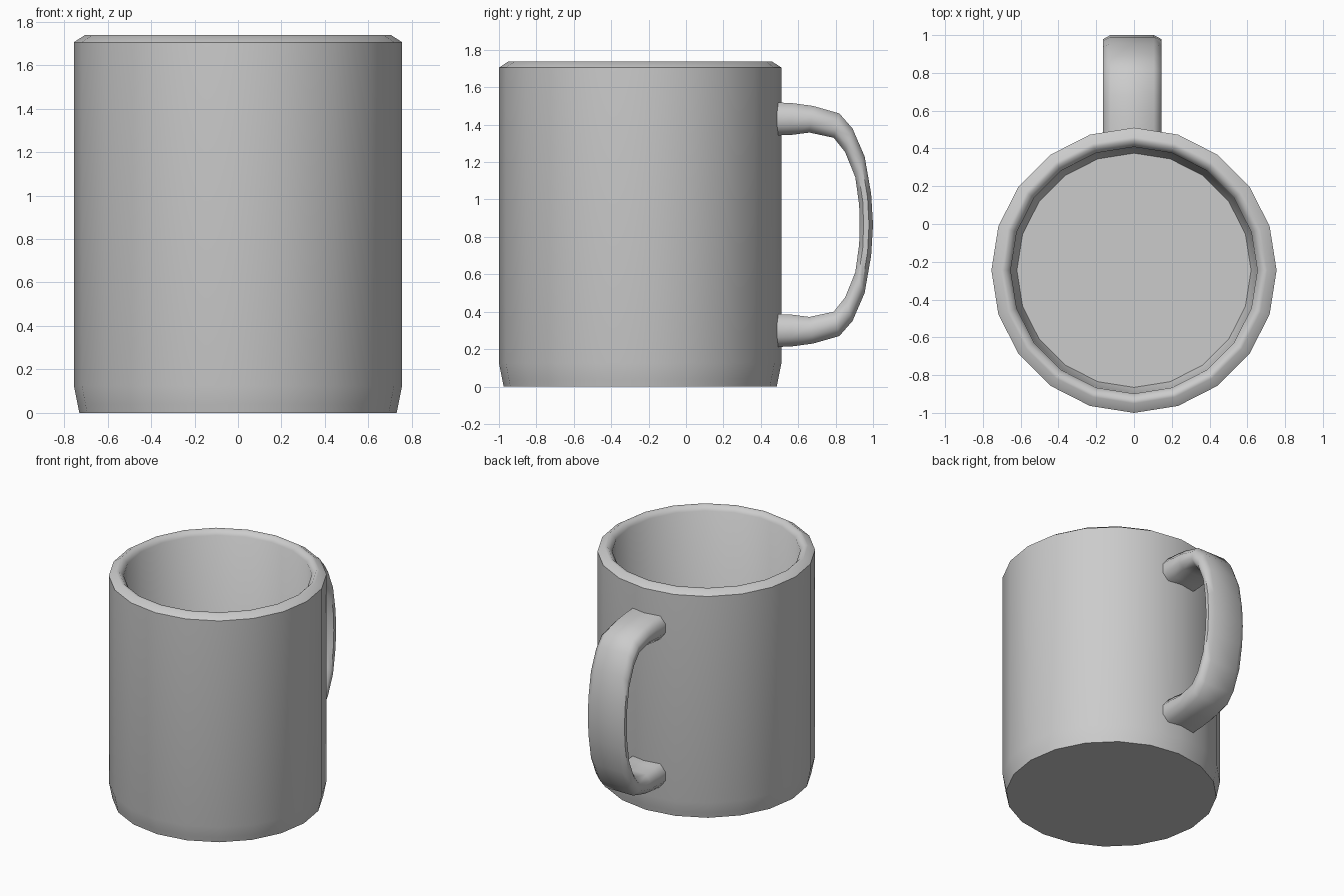
import bpy, bmesh, math
from mathutils import Vector

if "Cube" in bpy.data.objects:
    bpy.data.objects.remove(bpy.data.objects["Cube"])

SIDES = 20
CENTRE_Y = -0.245
MID_Z = 0.865


def finish(bm, name, angle):
    bmesh.ops.recalc_face_normals(bm, faces=bm.faces)
    mesh = bpy.data.meshes.new(name)
    bm.to_mesh(mesh)
    bm.free()
    obj = bpy.data.objects.new(name, mesh)
    bpy.context.collection.objects.link(obj)
    bpy.ops.object.select_all(action='DESELECT')
    obj.select_set(True)
    bpy.context.view_layer.objects.active = obj
    bpy.ops.object.shade_smooth_by_angle(angle=math.radians(angle))
    return obj


def bridge(bm, rings, closed_ends=True):
    for a, b in zip(rings, rings[1:]):
        n = len(a)
        for i in range(n):
            j = (i + 1) % n
            bm.faces.new((a[i], a[j], b[j], b[i]))
    if closed_ends:
        bm.faces.new(rings[0])
        bm.faces.new(rings[-1])


# Mug body: outer wall, rounded rim and hollow inside, as (radius, height)
profile = [(0.73, 0.0), (0.738, 0.04), (0.755, 0.125), (0.755, 1.705),
           (0.705, 1.738), (0.685, 1.738), (0.653, 1.705), (0.65, 0.2),
           (0.62, 0.12)]
bm = bmesh.new()
rings = []
for r, z in profile:
    rings.append([bm.verts.new((r * math.cos(2 * math.pi * i / SIDES),
                                CENTRE_Y + r * math.sin(2 * math.pi * i / SIDES), z))
                  for i in range(SIDES)])
bridge(bm, rings)
finish(bm, "mug_body", 50)

# Handle: outer and inner edges of the upper half as (y, z), mirrored below
outer = [(0.46, 1.52), (0.57, 1.515), (0.68, 1.50), (0.82, 1.46),
         (0.89, 1.38), (0.955, 1.23), (0.99, 1.03), (1.0, MID_Z)]
inner = [(0.46, 1.342), (0.56, 1.345), (0.66, 1.358), (0.79, 1.33),
         (0.85, 1.255), (0.905, 1.12), (0.926, 0.97), (0.928, MID_Z)]


def mirrored(points):
    return points + [(y, 2 * MID_Z - z) for y, z in reversed(points[:-1])]


# Bevelled strap cross-section: (x, blend from inner edge to outer edge)
section = [(-0.125, 0), (0.105, 0), (0.146, 0.3), (0.146, 0.7),
           (0.105, 1), (-0.125, 1), (-0.164, 0.7), (-0.164, 0.3)]
bm = bmesh.new()
rings = []
for o, i in zip(mirrored(outer), mirrored(inner)):
    a, b = Vector((0, *i)), Vector((0, *o))
    rings.append([bm.verts.new(a.lerp(b, t) + Vector((x, 0, 0))) for x, t in section])
bridge(bm, rings)
finish(bm, "mug_handle", 60)
